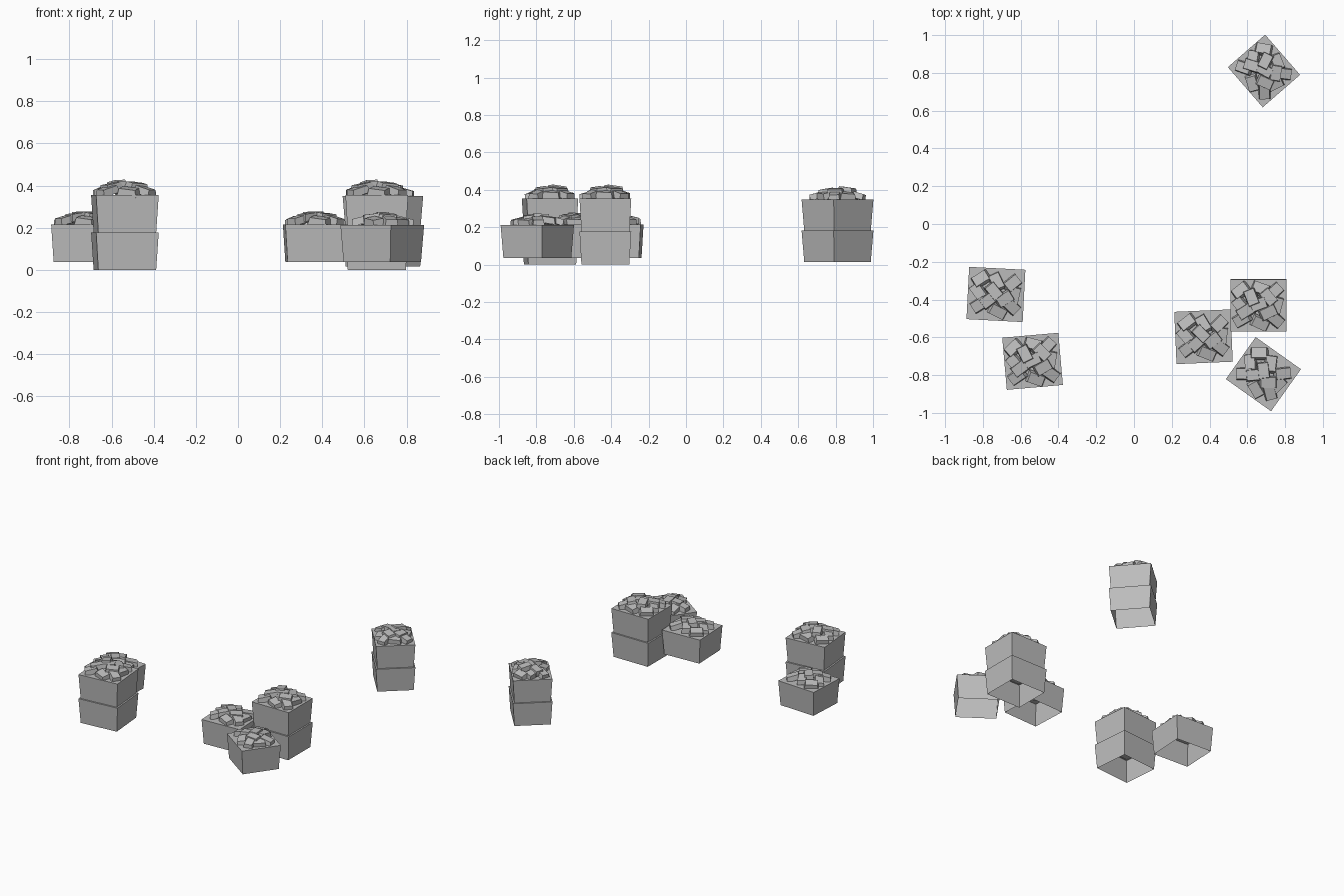
import bpy, bmesh
from math import radians
from mathutils import Matrix, Vector, Euler

cube = bpy.data.objects.get("Cube")
if cube:
    bpy.data.objects.remove(cube, do_unlink=True)

grey = bpy.data.materials.new("plain grey")
grey.use_nodes = True
grey.diffuse_color = (0.5, 0.5, 0.5, 1)
grey.node_tree.nodes["Principled BSDF"].inputs["Base Color"].default_value = (0.5, 0.5, 0.5, 1)

W, D, H = 0.298, 0.277, 0.178  # crate top width, depth and height


def tapered_box(bm, size, bottom, top, matrix, open_bottom=False):
    """Box standing on its origin, scaled at its lower and upper ends."""
    verts = bmesh.ops.create_cube(bm, size=1)["verts"]
    for v in verts:
        k = top if v.co.z > 0 else bottom
        v.co = Vector((v.co.x * size[0] * k, v.co.y * size[1] * k, (v.co.z + 0.5) * size[2]))
    if open_bottom:
        faces = {f for v in verts for f in v.link_faces}
        low = [f for f in faces if all(v.co.z < 0.001 for v in f.verts)]
        bmesh.ops.delete(bm, geom=low, context="FACES_ONLY")
    bmesh.ops.transform(bm, matrix=matrix, verts=verts)


def make_mesh(name, bm):
    mesh = bpy.data.meshes.new(name)
    bm.to_mesh(mesh)
    bm.free()
    mesh.materials.append(grey)
    return mesh


def ingot_pile(name, ingots):
    bm = bmesh.new()
    for x, y, z, yaw in ingots:
        # each ingot leans away from the middle of the heap
        lean = Vector((-y, x, 0))
        tilt = Matrix.Rotation(min(lean.length * 2.6, 0.32), 4, lean.normalized())
        place = Matrix.Translation((x, y, z)) @ tilt @ Matrix.Rotation(radians(yaw), 4, "Z")
        tapered_box(bm, (0.096, 0.066, 0.034), 1, 0.84, place)
    return make_mesh(name, bm)


# Shared crate: flared walls, closed top, open underside
bm = bmesh.new()
tapered_box(bm, (W, D, H), 0.925, 1, Matrix(), True)
crate = make_mesh("crate", bm)

# Heaps of ingots: x, y, height, turn
low_heap = ingot_pile("low_heap", [
    (-0.08, 0.075, 0.002, 35), (0.08, 0.06, 0.004, 42), (-0.08, -0.055, 0.006, 35),
    (0.08, -0.055, 0.004, -40), (0.0, 0.065, 0.012, -62), (0.015, -0.085, 0.0, -25),
    (-0.09, 0.01, 0.0, -50), (0.09, 0.0, 0.0, 80), (0.045, -0.02, 0.02, 35),
    (-0.035, -0.03, 0.02, 40), (-0.01, 0.015, 0.027, -48)])
tall_heap = ingot_pile("tall_heap", [
    (-0.09, 0.075, 0.002, 38), (0.08, 0.07, 0.004, 42), (-0.085, -0.07, 0.004, 30),
    (0.085, -0.07, 0.004, -40), (0.01, 0.085, 0.004, -20), (0.01, -0.09, 0.0, -25),
    (-0.09, 0.0, 0.006, -50), (0.09, 0.0, 0.006, 75), (0.05, 0.04, 0.024, -50),
    (0.05, -0.035, 0.026, 25), (-0.065, -0.03, 0.022, 32), (-0.035, 0.04, 0.034, 112),
    (0.0, 0.005, 0.03, 20)])


def add(name, mesh, x, y, z, turn, scale):
    ob = bpy.data.objects.new(name, mesh)
    ob.location = (x, y, z)
    ob.rotation_euler = Euler((0, 0, radians(turn)))
    ob.scale = (scale,) * 3
    bpy.context.scene.collection.objects.link(ob)


# Crate groups: name, x, y, base height, turn, scale, crates stacked
groups = [
    ("back_stack", 0.688, 0.81, 0.015, -49, 0.945, 2),
    ("right_stack", -0.537, -0.727, 0.0, 5, 1, 2),
    ("left_stack", 0.659, -0.431, 0.0, 0, 1, 2),
    ("right_single", -0.731, -0.373, 0.037, -3, 1, 1),
    ("left_inner_single", 0.368, -0.597, 0.037, 2.5, 1, 1),
    ("left_front_single", 0.685, -0.795, 0.037, -35.4, 0.985, 1)]
for name, x, y, base, turn, scale, count in groups:
    for level in range(count):
        add(f"{name}_crate", crate, x, y, base + level * (H - 0.002) * scale, turn, scale)
    top = base + (count * H - 0.002 * (count - 1)) * scale
    add(f"{name}_ingots", tall_heap if count > 1 else low_heap, x, y, top, turn, scale)
